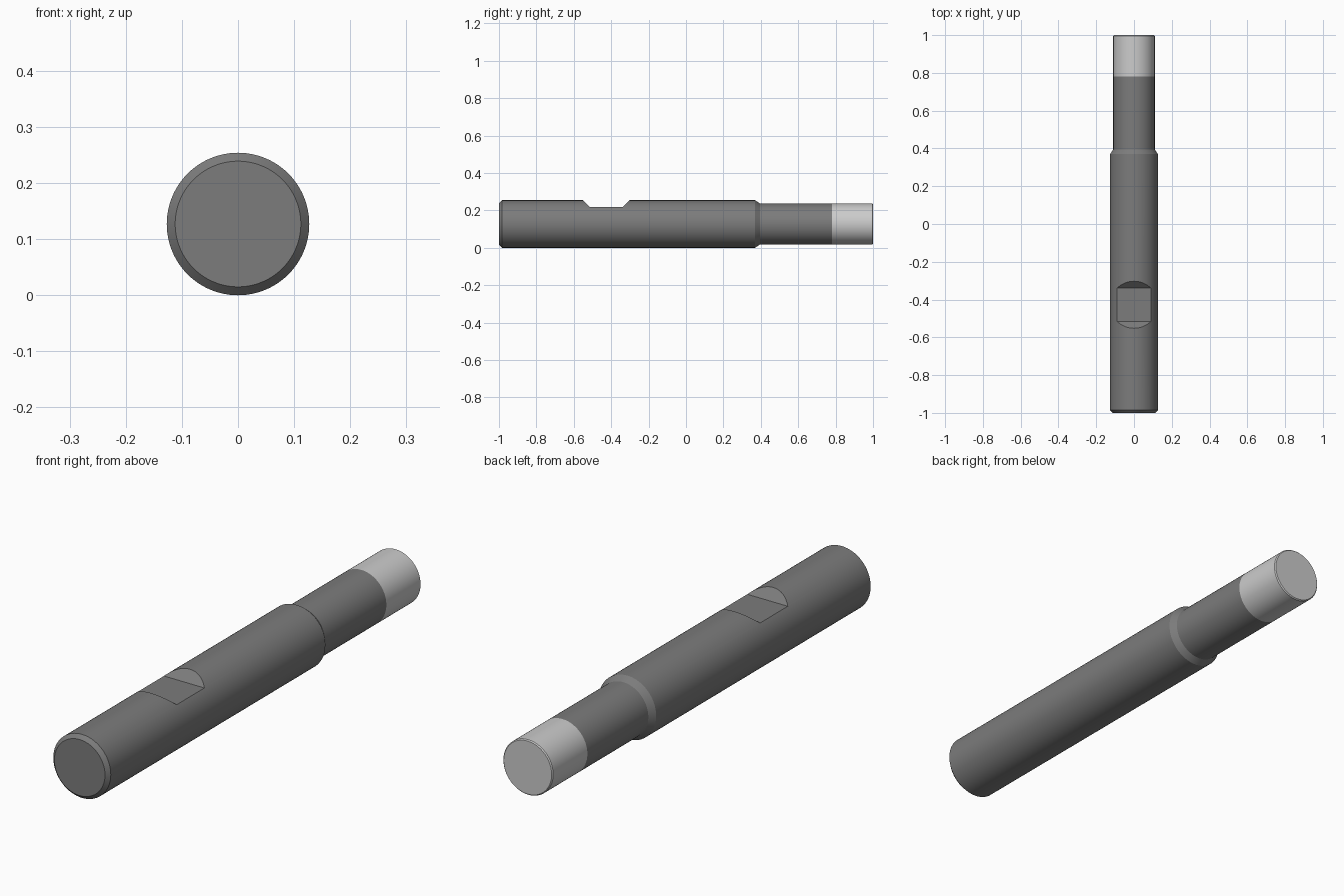
import bpy, bmesh, math

if "Cube" in bpy.data.objects:
    bpy.data.objects.remove(bpy.data.objects["Cube"])

R, SEG = 0.127, 96   # shank radius (also axis height), sides


def material(name, v):
    m = bpy.data.materials.new(name)
    m.diffuse_color = (v, v, v, 1)
    m.use_nodes = True
    m.node_tree.nodes["Principled BSDF"].inputs["Base Color"].default_value = m.diffuse_color
    return m


def add_object(name, bm, mat=None):
    bmesh.ops.recalc_face_normals(bm, faces=bm.faces)
    me = bpy.data.meshes.new(name)
    bm.to_mesh(me)
    bm.free()
    ob = bpy.data.objects.new(name, me)
    bpy.context.collection.objects.link(ob)
    if mat:
        me.materials.append(mat)
    return ob


def turned(name, profile, mat):
    """Solid of revolution around the y axis from (y, radius) pairs."""
    bm = bmesh.new()
    rings = [[bm.verts.new((r * math.cos(2 * math.pi * i / SEG), y,
                            R + r * math.sin(2 * math.pi * i / SEG)))
              for i in range(SEG)] for y, r in profile]
    for a, b in zip(rings, rings[1:]):
        for i in range(SEG):
            j = (i + 1) % SEG
            bm.faces.new((a[i], a[j], b[j], b[i]))
    bm.faces.new(rings[0])
    bm.faces.new(rings[-1])
    return add_object(name, bm, mat)


def smooth(ob):
    bpy.ops.object.select_all(action='DESELECT')
    ob.select_set(True)
    bpy.context.view_layer.objects.active = ob
    bpy.ops.object.shade_smooth_by_angle(angle=math.radians(20))


steel = material("dark_steel", 0.2)
bright = material("bright_steel", 0.6)

# Shank with end chamfer, tapered shoulder and slimmer neck
shank = turned("shank", [(-1, 0.112), (-0.985, R), (0.37, R),
                         (0.395, 0.11), (0.78, 0.11)], steel)

# Cutting head
head = turned("cutting_head", [(0.78, 0.11), (0.996, 0.11), (1, 0.106)], bright)

# Clamping flat: trapezoid cutter with 45 degree ends
bm = bmesh.new()
outline = [(-0.515, 0.217), (-0.34, 0.217), (-0.257, 0.3), (-0.598, 0.3)]
face = bm.faces.new([bm.verts.new((-0.2, y, z)) for y, z in outline])
ext = bmesh.ops.extrude_face_region(bm, geom=[face])
bmesh.ops.translate(bm, vec=(0.4, 0, 0),
                    verts=[v for v in ext["geom"] if isinstance(v, bmesh.types.BMVert)])
cutter = add_object("flat_cutter", bm, steel)
cutter.hide_render = True

mod = shank.modifiers.new("clamping_flat", 'BOOLEAN')
mod.operation = 'DIFFERENCE'
mod.solver = 'EXACT'
mod.object = cutter
bpy.context.view_layer.objects.active = shank
bpy.ops.object.modifier_apply(modifier=mod.name)
bpy.data.objects.remove(cutter)

for ob in (shank, head):
    smooth(ob)
